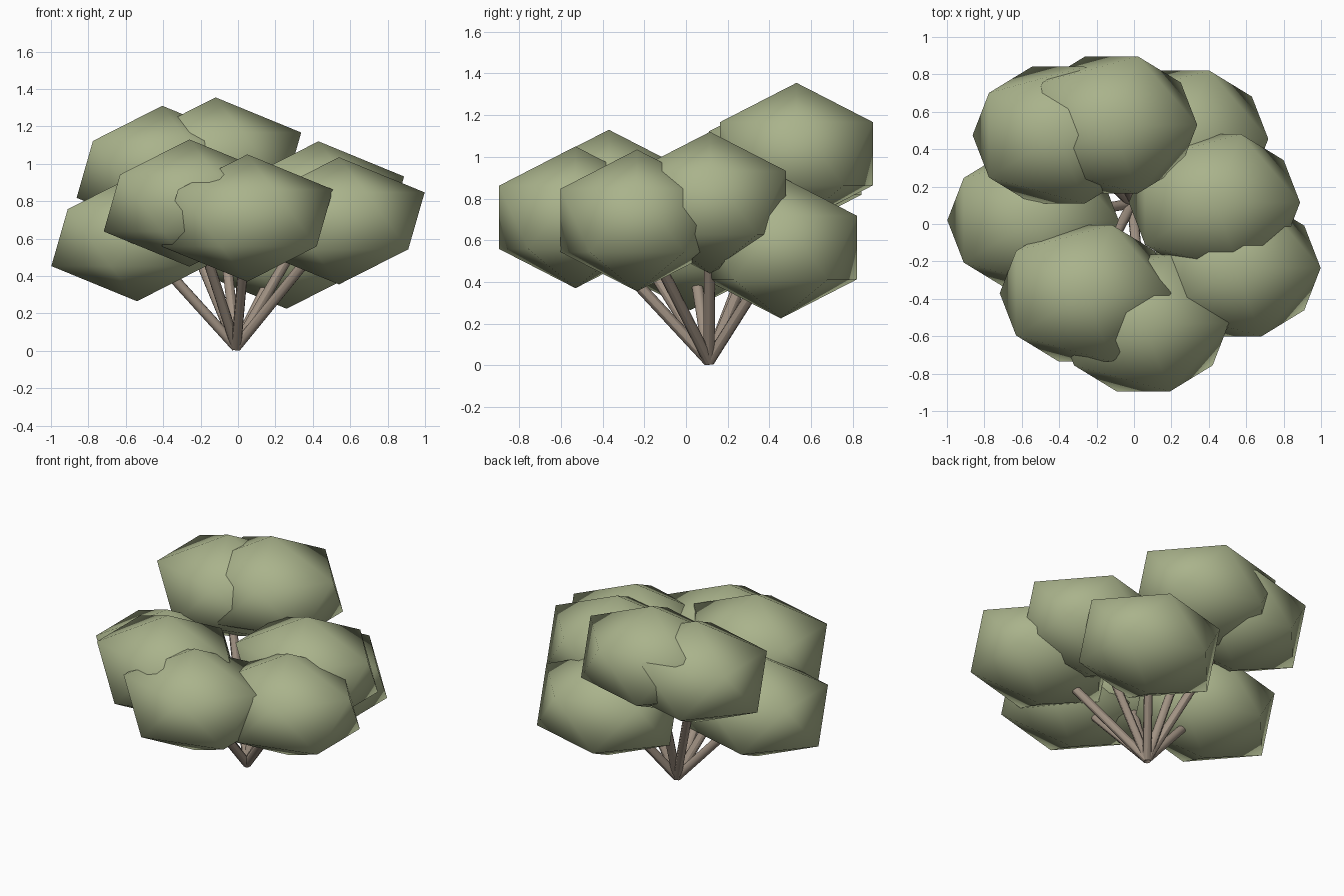
import bpy
from mathutils import Vector

if "Cube" in bpy.data.objects:
    bpy.data.objects.remove(bpy.data.objects["Cube"])

ROOT = Vector((-0.01, 0.11, 0.02))
LEAF_SIZE = (0.512, 0.43, 0.34)
STEM_RADIUS = 0.027

# centres of the leaf clumps
CLUMPS = [
    (0.05, -0.53, 0.71), (-0.26, -0.37, 0.79), (-0.54, 0.02, 0.605),
    (-0.405, 0.475, 0.97), (-0.12, 0.53, 1.015), (0.43, 0.115, 0.78),
    (0.54, -0.235, 0.695), (0.26, 0.455, 0.565),
]


def material(name, color):
    m = bpy.data.materials.new(name)
    m.diffuse_color = (*color, 1)
    m.use_nodes = True
    m.node_tree.nodes["Principled BSDF"].inputs["Base Color"].default_value = m.diffuse_color
    return m


leaf_mat = material("leaf_green", (0.40, 0.45, 0.26))
bark_mat = material("bark_brown", (0.36, 0.29, 0.23))


# leaf clump: squashed icosahedron, smooth shaded
def leaf_clump(i, centre):
    bpy.ops.mesh.primitive_ico_sphere_add(subdivisions=1, radius=1, location=centre)
    ob = bpy.context.object
    ob.name = f"leaf_clump_{i}"
    ob.scale = LEAF_SIZE
    bpy.ops.object.transform_apply(location=False, rotation=False, scale=True)
    bpy.ops.object.shade_smooth()
    ob.data.materials.append(leaf_mat)


# stem: straight rod from the root to the middle of a clump
def stem(i, end):
    d = Vector(end) - ROOT
    bpy.ops.mesh.primitive_cylinder_add(vertices=12, radius=STEM_RADIUS,
                                        depth=d.length, location=ROOT + d / 2,
                                        rotation=d.to_track_quat('Z', 'Y').to_euler())
    ob = bpy.context.object
    ob.name = f"stem_{i}"
    bpy.ops.object.shade_smooth_by_angle()
    ob.data.materials.append(bark_mat)


for i, c in enumerate(CLUMPS, 1):
    leaf_clump(i, c)
    stem(i, c)
